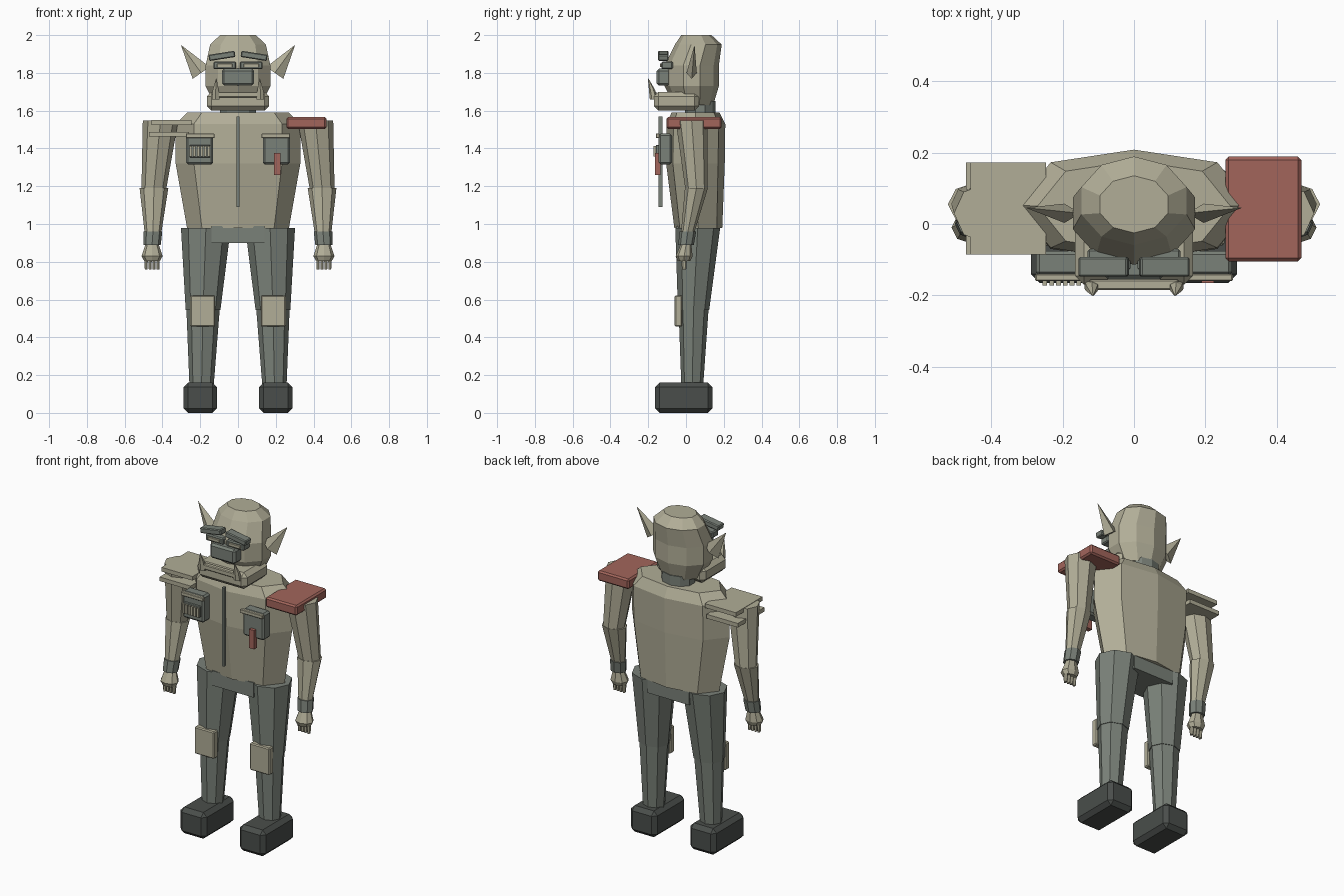
import bpy
import bmesh
from math import sin, cos, pi, radians, copysign
from mathutils import Vector, Matrix

cube = bpy.data.objects.get("Cube")
if cube:
    bpy.data.objects.remove(cube)


def make_material(name, red, green, blue):
    material = bpy.data.materials.new(name)
    material.use_nodes = True
    color = (red, green, blue, 1)
    material.diffuse_color = color
    shader = material.node_tree.nodes["Principled BSDF"]
    shader.inputs["Base Color"].default_value = color
    return material


TAN = make_material("khaki tan", .44, .42, .31)
GREY = make_material("grey green", .195, .22, .19)
DARK = make_material("charcoal", .068, .076, .07)
RED = make_material("faded red", .36, .13, .105)


def finish(mesh_builder, name, material):
    bmesh.ops.recalc_face_normals(mesh_builder, faces=mesh_builder.faces[:])
    mesh = bpy.data.meshes.new(name)
    mesh_builder.to_mesh(mesh)
    mesh_builder.free()
    mesh.materials.append(material)
    part = bpy.data.objects.new(name, mesh)
    bpy.context.scene.collection.objects.link(part)


def loft(name, material, *stations, depth=.9, sides=8, slope=0, fullness=1):
    """Join rings, each given as (centre, radius), and cap the ends.
    A fullness below one squares the section off from front to back."""
    builder = bmesh.new()
    rings = []
    for centre, radius in stations:
        ring = []
        for step in range(sides):
            angle = 2 * pi * step / sides
            across = radius * sin(angle)
            forward = copysign(abs(cos(angle)) ** fullness, -cos(angle))
            offset = Vector((across, radius * depth * forward, slope * across))
            ring.append(builder.verts.new(Vector(centre) + offset))
        rings.append(ring)
    for lower, upper in zip(rings, rings[1:]):
        for step in range(sides):
            after = (step + 1) % sides
            builder.faces.new((lower[step], lower[after], upper[after], upper[step]))
    builder.faces.new(rings[0])
    builder.faces.new(rings[-1])
    finish(builder, name, material)


def box(name, material, centre, size, tilt=0, chamfer=.15):
    """Box with a chamfer relative to its thinnest side; tilt turns it about y."""
    builder = bmesh.new()
    bmesh.ops.create_cube(builder, size=1)
    bmesh.ops.scale(builder, vec=size, verts=builder.verts[:])
    if chamfer:
        bmesh.ops.bevel(builder, geom=builder.edges[:], offset=min(size) * chamfer,
                        segments=1, profile=.5, affect='EDGES')
    builder.transform(Matrix.Translation(centre) @ Matrix.Rotation(tilt, 4, 'Y'))
    finish(builder, name, material)


# Trunk
loft("torso", TAN, ((0, .065, .98), .27), ((0, .05, 1.32), .33),
     ((0, .053, 1.53), .33), ((0, .05, 1.59), .27), depth=.47, fullness=.75)
box("pelvis", GREY, centre=(0, .06, .945), size=(.28, .22, .09), chamfer=0)
loft("neck", GREY, ((0, .075, 1.56), .1), ((0, .075, 1.65), .1), depth=.8, sides=10)
box("zip", GREY, centre=(0, -.135, 1.33), size=(.016, .02, .48), chamfer=0)

# Head
loft("head", TAN, ((0, .04, 1.63), .13), ((0, .03, 1.73), .18),
     ((0, .03, 1.84), .18), ((0, .065, 1.95), .155), ((0, .055, 2), .1),
     depth=.8, sides=10)
box("jaw", TAN, centre=(0, -.05, 1.65), size=(.33, .24, .1), chamfer=.25)
box("lower_lip", TAN, centre=(0, -.17, 1.685), size=(.25, .03, .03))
box("nose", GREY, centre=(0, -.115, 1.778), size=(.17, .08, .09))


def build_side(side, sign):
    """Face, arm, leg and pocket of one side."""
    def at(x, y, z):
        return (sign * x, y, z)

    # Face
    box(side + "_brow", GREY, centre=at(.085, -.12, 1.89), size=(.14, .055, .033),
        tilt=sign * radians(9))
    box(side + "_eye_socket", GREY, centre=at(.07, -.1, 1.84), size=(.12, .06, .04))
    box(side + "_eye", TAN, centre=at(.07, -.13, 1.84), size=(.08, .015, .02))
    loft(side + "_ear", TAN, (at(.195, .03, 1.8), .045), (at(.3, .045, 1.945), .001),
         depth=.6, sides=4, slope=sign * -.7)
    loft(side + "_tusk", TAN, (at(.118, -.17, 1.66), .024),
         (at(.118, -.18, 1.71), .018), (at(.115, -.2, 1.77), .002), sides=6)

    # Arm, strung between its joints
    shoulder = at(.41, .03, 1.547)
    elbow = at(.445, .055, 1.19)
    wrist = at(.45, .01, .96)
    heel = at(.455, 0, .89)
    knuckles = at(.455, -.01, .83)
    loft(side + "_upper_arm", TAN, (shoulder, .094), (elbow, .066))
    loft(side + "_forearm", TAN, (elbow, .076), (wrist, .045), depth=.8)
    loft(side + "_wrist_band", GREY, (wrist, .049), (heel, .046))
    loft(side + "_palm", TAN, (heel, .036), (knuckles, .056),
         (at(.455, -.01, .805), .042), depth=.8)
    for finger in range(4):
        root = Vector(knuckles)
        root.x += (finger - 1.5) * .021
        tip = root - Vector((0, 0, .07))
        loft(f"{side}_finger_{finger}", TAN, (root, .012), (tip, .008),
             depth=1.4, sides=6)

    # Leg, strung between its joints
    hip = at(.17, .062, .98)
    knee = at(.185, .04, .545)
    ankle = at(.193, .033, .14)
    loft(side + "_thigh", GREY, (hip, .132), (knee, .092))
    loft(side + "_shin", GREY, (knee, .088), (ankle, .064))
    box(side + "_knee_pad", TAN, centre=at(.187, -.04, .54), size=(.133, .04, .165))
    box(side + "_boot", DARK, centre=at(.2, -.012, .08), size=(.177, .305, .16))

    # Chest pocket
    box(side + "_pocket", GREY, centre=at(.203, -.11, 1.397), size=(.143, .07, .163))
    box(side + "_pocket_flap", TAN, centre=at(.2, -.15, 1.467), size=(.153, .02, .023))


build_side("left", 1)
build_side("right", -1)

# Shoulder gear differs between the sides
box("left_shoulder_guard", RED, centre=(.362, .042, 1.535), size=(.213, .293, .062))
for plate, across, height in (("upper", -.352, 1.537), ("lower", -.365, 1.475)):
    box(f"right_{plate}_plate", TAN, centre=(across, .043, height),
        size=(.21, .257, .025), chamfer=0)

# Pocket details
box("red_ribbon", RED, centre=(.207, -.15, 1.318), size=(.035, .03, .115), chamfer=0)
box("grille_plate", GREY, centre=(-.202, -.15, 1.385), size=(.11, .02, .066))
for bar in range(6):
    across = -.202 + (bar - 2.5) * .019
    box(f"grille_bar_{bar}", TAN, centre=(across, -.163, 1.385),
        size=(.013, .018, .056), chamfer=0)
